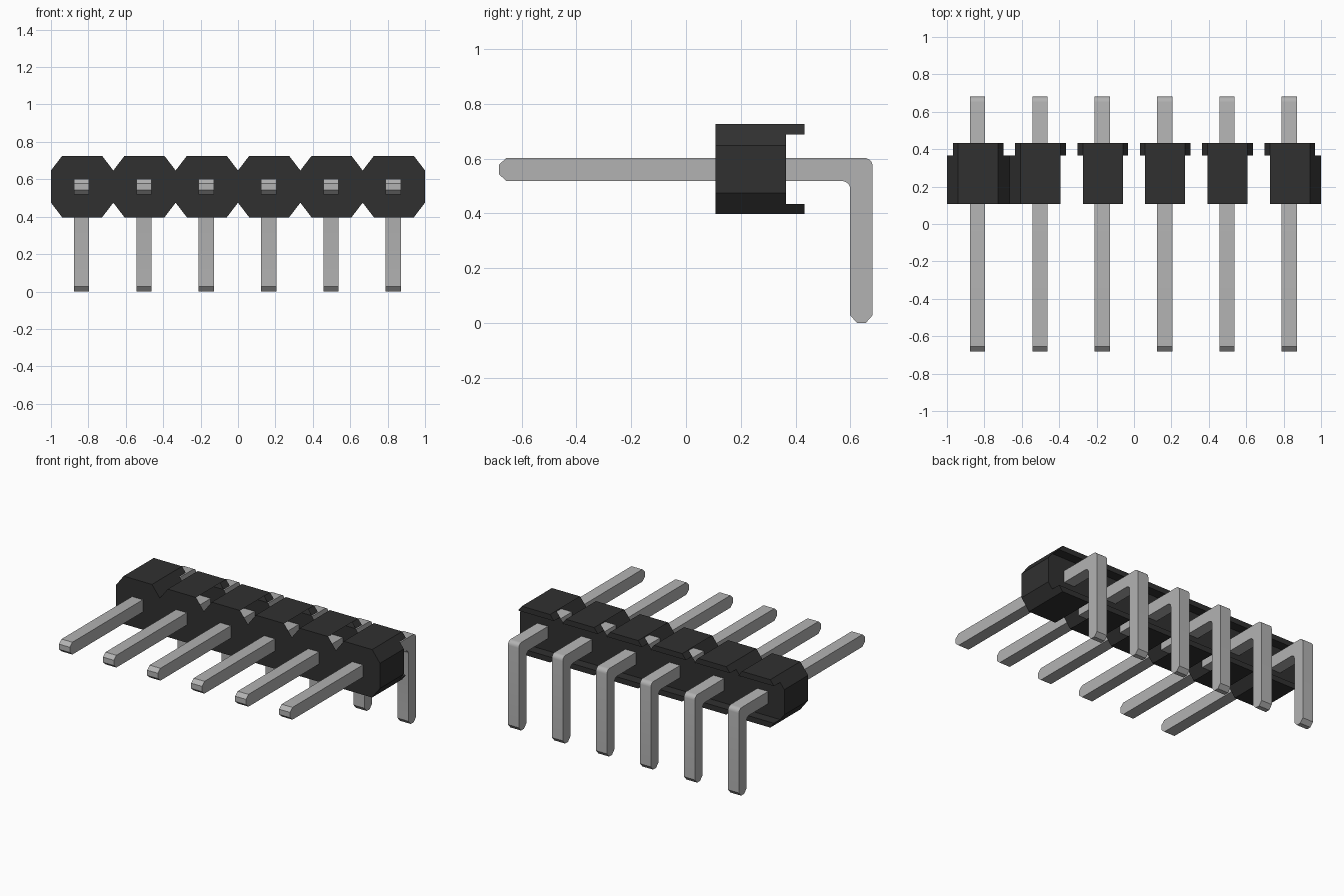
import bpy, bmesh, math
from mathutils import Vector

cube = bpy.data.objects.get("Cube")
if cube:
    bpy.data.objects.remove(cube, do_unlink=True)


def material(name, rgb, rough):
    m = bpy.data.materials.new(name)
    m.use_nodes = True
    m.diffuse_color = (*rgb, 1)
    bsdf = m.node_tree.nodes["Principled BSDF"]
    bsdf.inputs["Base Color"].default_value = (*rgb, 1)
    bsdf.inputs["Roughness"].default_value = rough
    return m


plastic = material("black plastic", (0.03, 0.03, 0.03), 0.6)
metal = material("grey metal", (0.45, 0.45, 0.45), 0.5)

COUNT, PITCH = 6, 1 / 3
Y_FRONT, Y_STEP, Y_BACK = 0.107, 0.365, 0.432   # housing depth
Z_MID = 0.561                                   # housing centre height
HALF, FLAT = PITCH / 2, 0.107                   # octagon half width, half flat
TOP, SIDE, LIP = 0.164, 0.086, 0.127            # heights above the centre
LIP_X = FLAT + (HALF - FLAT) * (TOP - LIP) / (TOP - SIDE)


def finish(bm, name, mat, x):
    mesh = bpy.data.meshes.new(name)
    bm.to_mesh(mesh)
    bm.free()
    mesh.materials.append(mat)
    obj = bpy.data.objects.new(name, mesh)
    obj.location.x = x
    bpy.context.collection.objects.link(obj)
    return obj


def face(bm, points, outward):
    """Add a polygon whose normal follows the outward direction."""
    f = bm.faces.new([bm.verts.new(p) for p in points])
    f.normal_update()
    if f.normal.dot(Vector(outward)) < 0:
        f.normal_flip()


def strip(bm, a, b, y0, y1, outward):
    """Quad spanning two (x, z) points from y0 to y1."""
    face(bm, [(a[0], y0, a[1]), (b[0], y0, b[1]),
              (b[0], y1, b[1]), (a[0], y1, a[1])], outward)


def mirrored(quarter):
    """Complete a closed outline from its upper right quarter."""
    right = quarter + [(x, -z) for x, z in reversed(quarter)]
    return right + [(-x, z) for x, z in reversed(right)]


def housing_unit(index, x):
    bm = bmesh.new()
    # front octagon and recessed back wall
    front = mirrored([(FLAT, TOP), (HALF, SIDE)])
    back = mirrored([(LIP_X, LIP), (HALF, SIDE)])
    face(bm, [(px, Y_FRONT, pz) for px, pz in front], (0, -1, 0))
    face(bm, [(px, Y_STEP, pz) for px, pz in back], (0, 1, 0))
    for v in (1, -1):
        # flat top or bottom and its projecting lip
        strip(bm, (-FLAT, v * TOP), (FLAT, v * TOP), Y_FRONT, Y_BACK, (0, 0, v))
        strip(bm, (-LIP_X, v * LIP), (LIP_X, v * LIP), Y_STEP, Y_BACK, (0, 0, -v))
        face(bm, [(-FLAT, Y_BACK, v * TOP), (FLAT, Y_BACK, v * TOP),
                  (LIP_X, Y_BACK, v * LIP), (-LIP_X, Y_BACK, v * LIP)], (0, 1, 0))
        for s in (1, -1):
            strip(bm, (s * FLAT, v * TOP), (s * LIP_X, v * LIP),
                  Y_STEP, Y_BACK, (s, 0, v))
            # the notches between most units are open
            if (index, s) in ((0, -1), (0, 1), (1, -1), (COUNT - 1, 1)):
                strip(bm, (s * FLAT, v * TOP), (s * HALF, v * SIDE),
                      Y_FRONT, Y_STEP, (s, 0, v))
    # end walls
    for i, s in ((0, -1), (COUNT - 1, 1)):
        if index == i:
            strip(bm, (s * HALF, SIDE), (s * HALF, -SIDE), Y_FRONT, Y_STEP, (s, 0, 0))
    bmesh.ops.remove_doubles(bm, verts=bm.verts, dist=1e-5)
    finish(bm, f"housing_unit_{index + 1}", plastic, x).location.z = Z_MID


def arc(cy, cz, r, start, end, steps=5):
    return [(cy + r * math.cos(math.radians(start + (end - start) * k / steps)),
             cz + r * math.sin(math.radians(start + (end - start) * k / steps)))
            for k in range(steps + 1)]


def pin(index, x):
    # bent side profile with chamfered tips, extruded across the width
    profile = [(-0.682, 0.542), (-0.682, 0.578), (-0.655, 0.602)]
    profile += arc(0.651, 0.572, 0.03, 90, 0)
    profile += [(0.681, 0.028), (0.656, 0.0), (0.624, 0.0), (0.599, 0.028)]
    profile += arc(0.569, 0.488, 0.03, 0, 90)
    profile += [(-0.655, 0.518)]
    bm = bmesh.new()
    f = bm.faces.new([bm.verts.new((-0.041, y, z)) for y, z in profile])
    res = bmesh.ops.extrude_face_region(bm, geom=[f], use_keep_orig=True)
    moved = [g for g in res["geom"] if isinstance(g, bmesh.types.BMVert)]
    bmesh.ops.translate(bm, verts=moved, vec=(0.082, 0, 0))
    bmesh.ops.recalc_face_normals(bm, faces=bm.faces)
    obj = finish(bm, f"pin_{index + 1}", metal, x)
    bpy.ops.object.select_all(action="DESELECT")
    obj.select_set(True)
    bpy.context.view_layer.objects.active = obj
    bpy.ops.object.shade_smooth_by_angle(angle=math.radians(30))


for i in range(COUNT):
    centre = (i - (COUNT - 1) / 2) * PITCH
    housing_unit(i, centre)
    pin(i, centre - 0.003)
